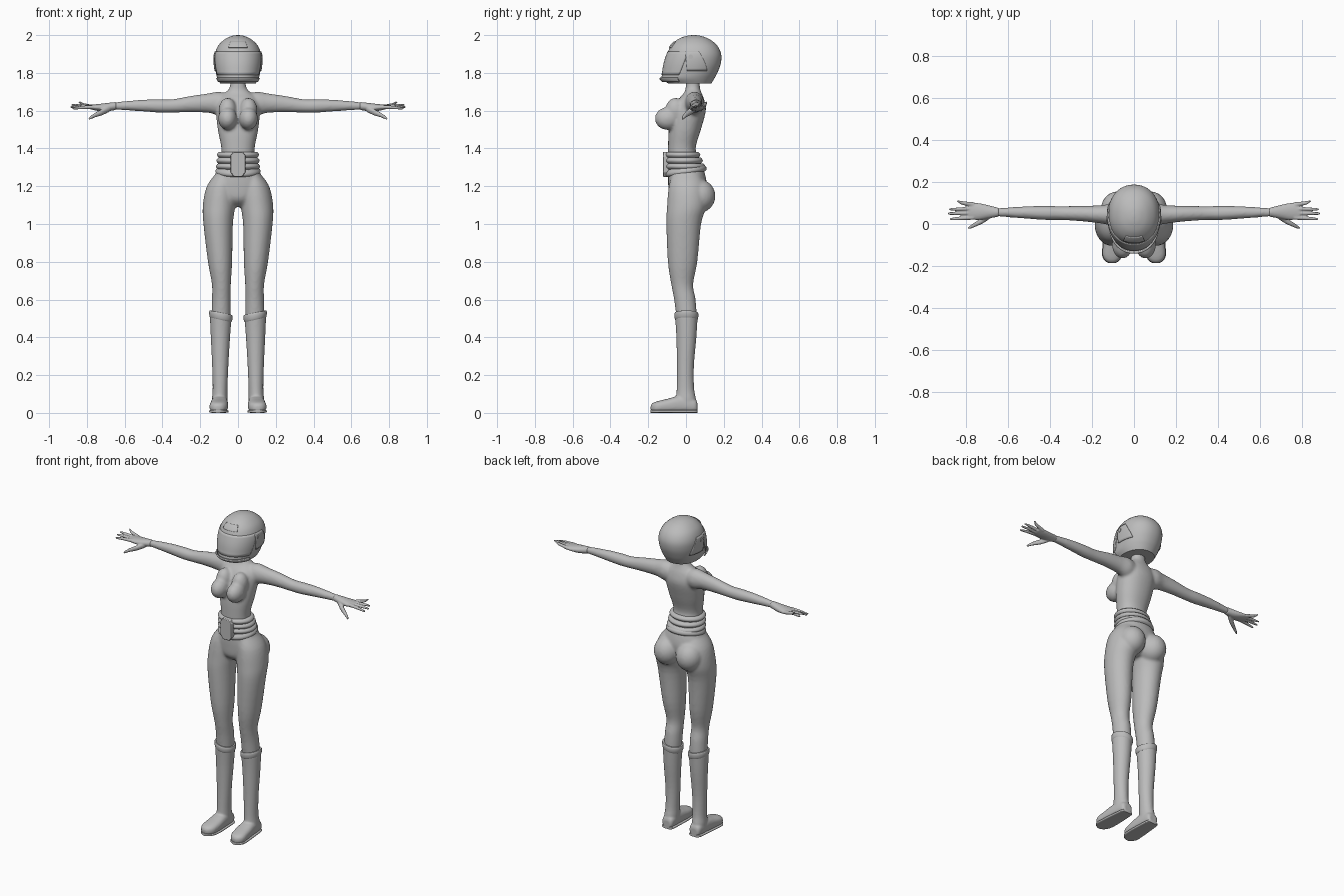
import bpy, bmesh, math
from mathutils import Matrix, Vector

cube = bpy.data.objects.get("Cube")
if cube:
    bpy.data.objects.remove(cube, do_unlink=True)

GREY = (0.5, 0.5, 0.5, 1)
mat = bpy.data.materials.new("plain grey")
mat.use_nodes = True
mat.diffuse_color = GREY
mat.node_tree.nodes["Principled BSDF"].inputs["Base Color"].default_value = GREY


def smooth_rows(rows, steps):
    """Catmull-Rom refinement of a list of section rows."""
    out = []
    last = len(rows) - 1
    for i in range(last):
        quad = [rows[max(0, min(last, i + k))] for k in (-1, 0, 1, 2)]
        for s in range(steps):
            t = s / steps
            out.append([b + 0.5 * t * (c - a + t * (2*a - 5*b + 4*c - d + t * (3*(b - c) + d - a)))
                        for a, b, c, d in zip(*quad)])
    return out + [list(rows[-1])]


def oval(row, angle, power=2.0):
    """Offsets on a superellipse section: row is (along, u, v, ru, rv)."""
    c, s = math.cos(angle), math.sin(angle)
    e = 2 / power
    return (row[1] + row[3] * math.copysign(abs(c) ** e, c),
            row[2] + row[4] * math.copysign(abs(s) ** e, s))


def loft(bm, axis, rows, side=1, power=2.0, steps=4, seg=32):
    rings = []
    for row in smooth_rows(rows, steps):
        ring = []
        for k in range(seg):
            u, v = oval(row, math.tau * k / seg, power)
            t = row[0]
            x, y, z = {"X": (t, u, v), "Y": (u, t, v), "Z": (u, v, t)}[axis]
            ring.append(bm.verts.new((side * x, y, z)))
        rings.append(ring)
    for lo, hi in zip(rings, rings[1:]):
        for k in range(seg):
            n = (k + 1) % seg
            bm.faces.new((lo[k], lo[n], hi[n], hi[k]))
    bm.faces.new(rings[0])
    bm.faces.new(rings[-1])


def ball(bm, centre, radii):
    m = Matrix.Translation(centre) @ Matrix.Diagonal((*radii, 1))
    bmesh.ops.create_uvsphere(bm, u_segments=24, v_segments=16, radius=1, matrix=m)


def finish(bm, name, voxel=0, relax=6, angle=40):
    bmesh.ops.recalc_face_normals(bm, faces=bm.faces)
    mesh = bpy.data.meshes.new(name)
    bm.to_mesh(mesh)
    bm.free()
    obj = bpy.data.objects.new(name, mesh)
    bpy.context.collection.objects.link(obj)
    mesh.materials.append(mat)
    bpy.ops.object.select_all(action="DESELECT")
    obj.select_set(True)
    bpy.context.view_layer.objects.active = obj
    bpy.ops.object.shade_smooth_by_angle(angle=math.radians(angle))
    if voxel:
        mod = obj.modifiers.new("blend", "REMESH")
        mod.mode = "VOXEL"
        mod.voxel_size = voxel
        mod.use_smooth_shade = True
        mod = obj.modifiers.new("soften", "SMOOTH")
        mod.iterations = relax
    return obj


# Body: torso, limbs and soft forms blended into one skin
bm = bmesh.new()
loft(bm, "Z", [(1.09, 0, .005, .04, .045), (1.13, 0, .002, .10, .087), (1.2, 0, .008, .14, .102),
               (1.27, 0, .002, .118, .097), (1.33, 0, -.01, .095, .085), (1.4, 0, -.022, .088, .073),
               (1.5, 0, -.006, .107, .085), (1.6, 0, .017, .116, .088), (1.66, 0, .028, .105, .068),
               (1.695, 0, .036, .068, .046), (1.73, 0, .036, .042, .037), (1.82, 0, .04, .042, .037)], power=2.2)
for s in (1, -1):
    ball(bm, (s * .055, -.097, 1.558), (.05, .068, .06))
    ball(bm, (s * .055, -.055, 1.6), (.048, .055, .068))
    ball(bm, (s * .078, .07, 1.148), (.08, .086, .088))
    loft(bm, "Z", [(1.27, .07, 0, .045, .07), (1.2, .088, .006, .077, .097), (1.1, .1, .004, .086, .104),
                   (1.0, .105, -.012, .078, .092), (.8, .095, -.018, .064, .078), (.68, .088, -.02, .05, .058),
                   (.6, .088, -.006, .05, .057), (.5, .09, .003, .05, .053), (.42, .09, 0, .04, .04)], s)
    loft(bm, "X", [(.04, .04, 1.635, .045, .05), (.1, .045, 1.638, .052, .062), (.16, .046, 1.64, .043, .051),
                   (.25, .05, 1.635, .037, .043), (.35, .052, 1.625, .033, .035), (.42, .053, 1.625, .034, .035),
                   (.52, .055, 1.627, .029, .03), (.66, .056, 1.625, .019, .019)], s)
finish(bm, "body", .008)

# Hands: palm, four fingers and a lowered thumb
for s, label in ((1, "left"), (-1, "right")):
    bm = bmesh.new()
    loft(bm, "X", [(.645, .056, 1.625, .021, .021), (.7, .058, 1.618, .033, .022),
                   (.75, .06, 1.617, .041, .017), (.79, .063, 1.62, .038, .01)], s, seg=20)
    for y0, y1, z1, tip in ((.093, .108, 1.643, .845), (.073, .07, 1.63, .882),
                            (.052, .05, 1.62, .888), (.031, .024, 1.612, .878)):
        loft(bm, "X", [(.765, y0, 1.619, .011, .011), (.82, (y0 + y1) / 2, (1.622 + z1) / 2, .009, .009),
                       (tip - .008, y1, z1, .006, .006), (tip, y1, z1, .002, .002)], s, seg=12)
    loft(bm, "X", [(.68, .045, 1.612, .015, .018), (.72, .018, 1.592, .015, .017),
                   (.76, -.004, 1.575, .011, .012), (.785, -.017, 1.56, .007, .008),
                   (.792, -.02, 1.555, .002, .002)], s, seg=12)
    finish(bm, label + "_hand", .004, 3)

# Boots: shaft blended with foot, plus cuff and sole
foot = [(.06, .095, .03, .024, .024), (.045, .096, .038, .037, .036), (-.03, .098, .045, .044, .045),
        (-.1, .1, .037, .048, .037), (-.15, .104, .031, .046, .031), (-.176, .105, .028, .031, .024),
        (-.187, .105, .026, .012, .012)]
for s, label in ((1, "left"), (-1, "right")):
    bm = bmesh.new()
    loft(bm, "Z", [(.515, .091, .002, .058, .06), (.4, .093, .002, .051, .053), (.25, .094, -.003, .043, .045),
                   (.13, .095, -.003, .039, .046), (.07, .097, 0, .041, .053), (.02, .097, 0, .038, .05)], s)
    loft(bm, "Y", foot, s, power=2.6)
    finish(bm, label + "_boot", .006, 4)

    bm = bmesh.new()
    loft(bm, "Z", [(.492, .091, .002, .056, .058), (.5, .091, .002, .06, .062), (.522, .091, .002, .062, .064),
                   (.53, .091, .002, .059, .061)], s, steps=2)
    for v in bm.verts:
        v.co.z += .2 * (abs(v.co.x) - .09)
    finish(bm, label + "_boot_cuff")

    bm = bmesh.new()
    loft(bm, "Y", [(y, x, .008, a + .002, .008) for y, x, z, a, b in foot], s, power=4)
    finish(bm, label + "_sole")

# Belt: three rounded ribs over a sagging lower band
bm = bmesh.new()
for k in range(3):
    rows = []
    for j in range(7):
        bulge = .011 * math.sin(math.pi * j / 6)
        rows.append((1.382 - .031 * k - .031 * j / 6, 0, -.018 + .007 * k,
                     .1 + .003 * k + bulge, .083 + .006 * k + bulge))
    loft(bm, "Z", rows, steps=1, seg=48)
finish(bm, "belt_ribs", angle=60)

bm = bmesh.new()
loft(bm, "Z", [(1.3, 0, -.002, .108, .098), (1.285, 0, -.001, .118, .108), (1.272, 0, 0, .118, .108),
               (1.264, 0, 0, .11, .1)], seg=48)
for v in bm.verts:
    v.co.z += .15 * v.co.y
finish(bm, "belt_lower_band")

bm = bmesh.new()
corners = [(-.022, 1.25), (.022, 1.25), (.04, 1.275), (.04, 1.36), (.026, 1.382),
           (-.026, 1.382), (-.04, 1.36), (-.04, 1.275)]
face = bm.faces.new([bm.verts.new((x, -.122, z)) for x, z in corners])
bm.normal_update()
back = bmesh.ops.extrude_face_region(bm, geom=[face])
for v in back["geom"]:
    if isinstance(v, bmesh.types.BMVert):
        v.co.y = -.09
buckle = finish(bm, "belt_buckle", angle=30)
bevel = buckle.modifiers.new("soft edge", "BEVEL")
bevel.width = .004
bevel.segments = 2

# Helmet shell
shell = [(1.745, 0, .02, .094, .115), (1.77, 0, .011, .109, .139), (1.8, 0, .021, .117, .145),
         (1.85, 0, .034, .124, .15), (1.9, 0, .043, .122, .143), (1.945, 0, .043, .104, .122),
         (1.978, 0, .041, .07, .084), (1.995, 0, .041, .034, .041), (2.0, 0, .041, .006, .008)]
bm = bmesh.new()
loft(bm, "Z", shell, power=2.15, steps=5, seg=64)
finish(bm, "helmet")


def on_helmet(z, deg, lift):
    """Point on the shell at a height and an angle from the front."""
    rows = smooth_rows(shell, 20)
    row = min(rows, key=lambda r: abs(r[0] - z))
    row = [row[0], 0, row[2], row[3] + lift, row[4] + lift]
    u, v = oval(row, math.radians(deg - 90), 2.15)
    return Vector((u, v, row[0]))


def patch(name, z0, z1, lean, a0, a1, lift=.004, nu=16, nv=8):
    """Thin plate following the shell; lean narrows the lower ends."""
    bm = bmesh.new()
    grid = []
    for j in range(nv + 1):
        t = j / nv
        lo, hi = a0 + lean[0] * (1 - t), a1 + lean[1] * (1 - t)
        grid.append([bm.verts.new(on_helmet(z0 + (z1 - z0) * t, lo + (hi - lo) * i / nu, lift))
                     for i in range(nu + 1)])
    for j in range(nv):
        for i in range(nu):
            bm.faces.new((grid[j][i], grid[j][i+1], grid[j+1][i+1], grid[j+1][i]))
    obj = finish(bm, name)
    mod = obj.modifiers.new("thickness", "SOLIDIFY")
    mod.thickness = .008


# Visor, forehead vent, chin trim and side hinges
patch("visor", 1.79, 1.915, (8, -8), -78, 78, .003, 40)
patch("forehead_vent", 1.935, 1.967, (0, 0), -24, 24, .006)
patch("chin_trim", 1.757, 1.776, (0, 0), -70, 70, .004, 32, 3)
for s, label in ((1, "left"), (-1, "right")):
    patch(label + "_hinge_plate", 1.81, 1.915, (s * 12, s * 26), s * 72, s * 98, .005)
    bm = bmesh.new()
    m = Matrix.Translation((s * .124, .025, 1.885)) @ Matrix.Rotation(math.pi / 2, 4, "Y")
    bmesh.ops.create_cone(bm, cap_ends=True, segments=20, radius1=.012, radius2=.012, depth=.014, matrix=m)
    finish(bm, label + "_hinge_pin")
